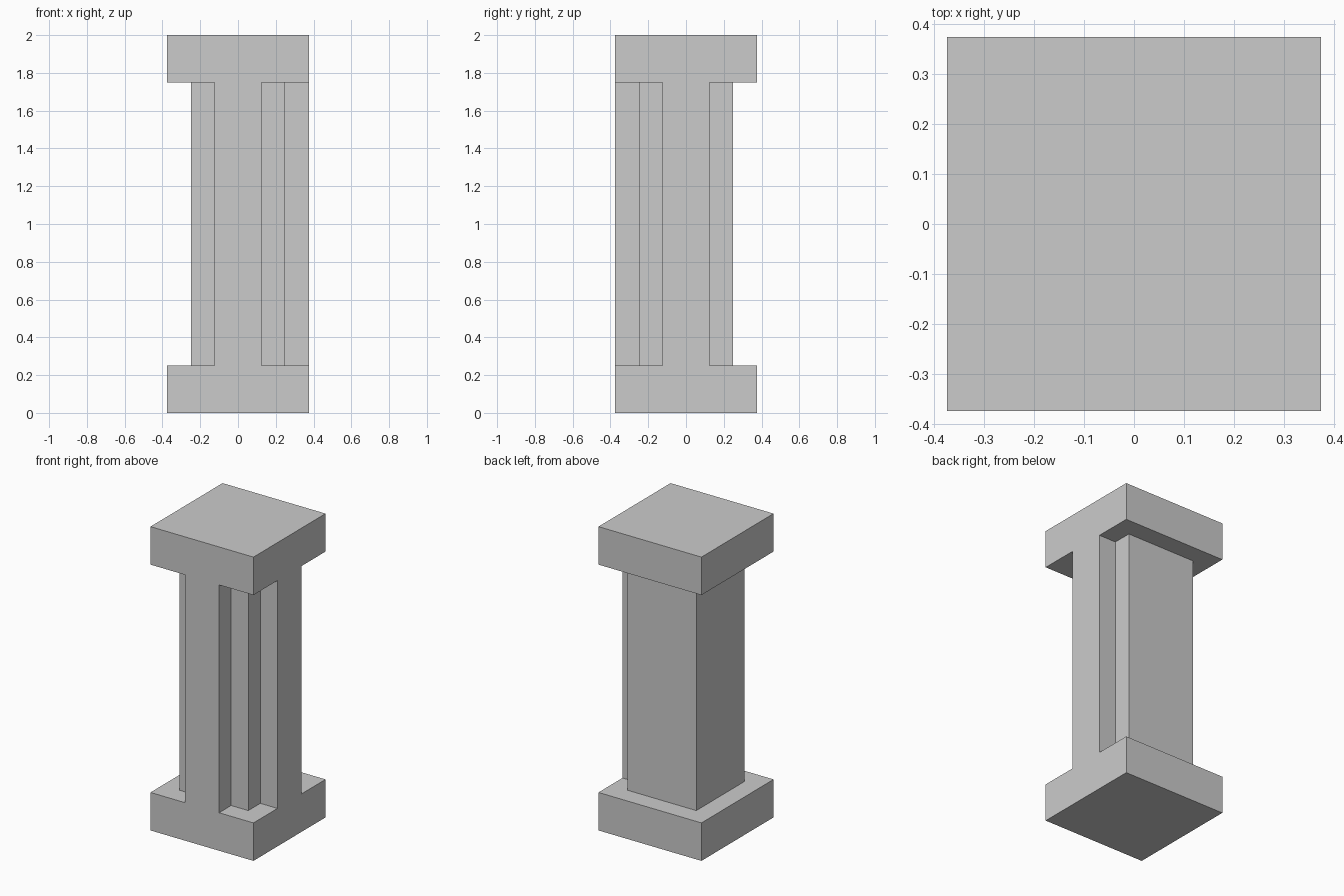
import bpy, bmesh

if "Cube" in bpy.data.objects:
    bpy.data.objects.remove(bpy.data.objects["Cube"])

HALF, HEIGHT, SLAB = 0.375, 2.0, 0.25   # half width, total height, base/cap thickness
CORE, RIB, OUT = 0.25, 0.125, 0.5       # half core, half rib width, cutter overshoot


def prism(name, outline, z0, z1):
    """Extrude an xy outline between two heights."""
    bm = bmesh.new()
    face = bm.faces.new([bm.verts.new((x, y, z0)) for x, y in outline])
    top = bmesh.ops.extrude_face_region(bm, geom=[face])["geom"]
    verts = [v for v in top if isinstance(v, bmesh.types.BMVert)]
    bmesh.ops.translate(bm, verts=verts, vec=(0, 0, z1 - z0))
    bmesh.ops.recalc_face_normals(bm, faces=bm.faces[:])
    mesh = bpy.data.meshes.new(name)
    bm.to_mesh(mesh)
    bm.free()
    obj = bpy.data.objects.new(name, mesh)
    bpy.context.collection.objects.link(obj)
    return obj


# Solid block whose ends remain as the base and cap slabs
pillar = prism("pillar", [(-HALF, -HALF), (HALF, -HALF), (HALF, HALF), (-HALF, HALF)], 0, HEIGHT)

# Recess at the front right corner, between the two flush ribs
front_right = [(RIB, -OUT), (OUT, -OUT), (OUT, -RIB),
               (CORE, -RIB), (CORE, -CORE), (RIB, -CORE)]

# Recess running round the left and back, from the front rib to the right rib
back_left = [(-RIB, -OUT), (-RIB, -CORE), (-CORE, -CORE), (-CORE, CORE), (CORE, CORE),
             (CORE, RIB), (OUT, RIB), (OUT, OUT), (-OUT, OUT), (-OUT, -OUT)]

# Carve the shaft out of the block
bpy.context.view_layer.objects.active = pillar
for name, outline in (("corner_cutter", front_right), ("back_cutter", back_left)):
    cutter = prism(name, outline, SLAB, HEIGHT - SLAB)
    cutter.hide_render = True
    mod = pillar.modifiers.new(name, 'BOOLEAN')
    mod.operation, mod.solver, mod.object = 'DIFFERENCE', 'EXACT', cutter
    bpy.ops.object.modifier_apply(modifier=mod.name)
    bpy.data.objects.remove(cutter)
